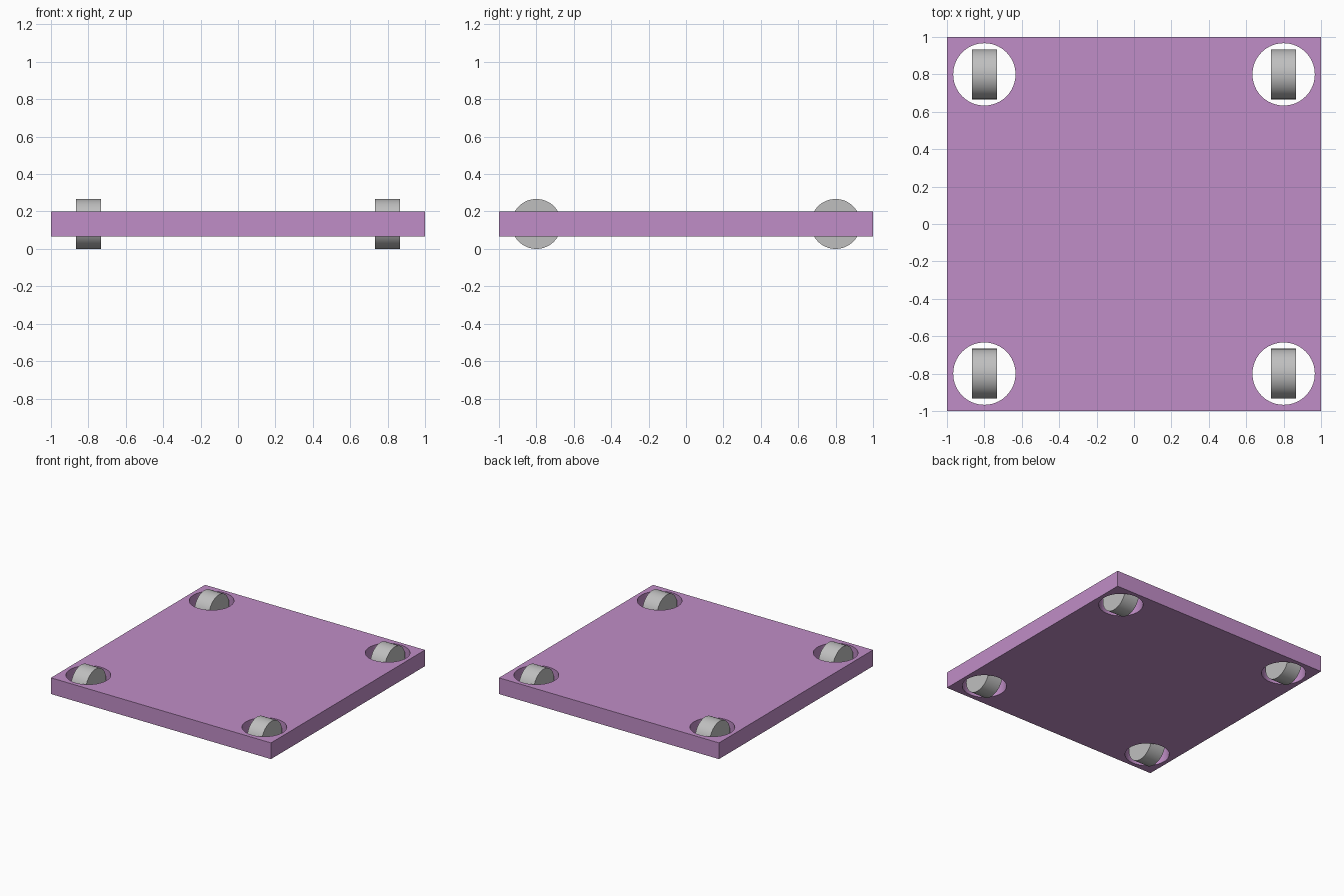
import bpy
import math

cube = bpy.data.objects.get("Cube")
if cube:
    bpy.data.objects.remove(cube, do_unlink=True)


def make_material(name, colour):
    mat = bpy.data.materials.new(name)
    mat.use_nodes = True
    mat.diffuse_color = colour
    mat.node_tree.nodes["Principled BSDF"].inputs["Base Color"].default_value = colour
    return mat


def cylinder(name, radius, depth, location, rotation=(0, 0, 0)):
    bpy.ops.mesh.primitive_cylinder_add(vertices=64, radius=radius, depth=depth,
                                        location=location, rotation=rotation)
    obj = bpy.context.object
    obj.name = name
    return obj


purple = make_material("soft purple", (0.53, 0.27, 0.57, 1))
grey = make_material("light grey", (0.52, 0.52, 0.52, 1))

THICKNESS = 0.4 / 3
MID_Z = 0.4 / 3
WHEEL_RADIUS = 0.4 / 3
HOLE_RADIUS = 0.5 / 3
INSET = 0.8

# Square deck
bpy.ops.mesh.primitive_cube_add(size=1, location=(0, 0, MID_Z))
deck = bpy.context.object
deck.name = "deck"
deck.scale = (2, 2, THICKNESS)
bpy.ops.object.transform_apply(location=False, rotation=False, scale=True)
deck.data.materials.append(purple)

# A round well and an upright wheel at each corner
for end, y in (("front", -INSET), ("back", INSET)):
    for side, x in (("right", -INSET), ("left", INSET)):
        cutter = cylinder("well_cutter", HOLE_RADIUS, 1, (x, y, MID_Z))
        cutter.hide_render = True
        cutter.data.materials.append(purple)
        cut = deck.modifiers.new("well", "BOOLEAN")
        cut.operation = "DIFFERENCE"
        cut.solver = "EXACT"
        cut.object = cutter
        bpy.context.view_layer.objects.active = deck
        bpy.ops.object.modifier_apply(modifier=cut.name)
        bpy.data.objects.remove(cutter, do_unlink=True)

        wheel = cylinder(f"{end}_{side}_wheel", WHEEL_RADIUS, THICKNESS,
                         (x, y, MID_Z), (0, math.pi / 2, 0))
        wheel.data.materials.append(grey)
        bpy.ops.object.shade_smooth_by_angle(angle=math.radians(30))

# Smooth well walls with crisp rims
bpy.ops.object.select_all(action="DESELECT")
deck.select_set(True)
bpy.context.view_layer.objects.active = deck
bpy.ops.object.shade_smooth_by_angle(angle=math.radians(30))
